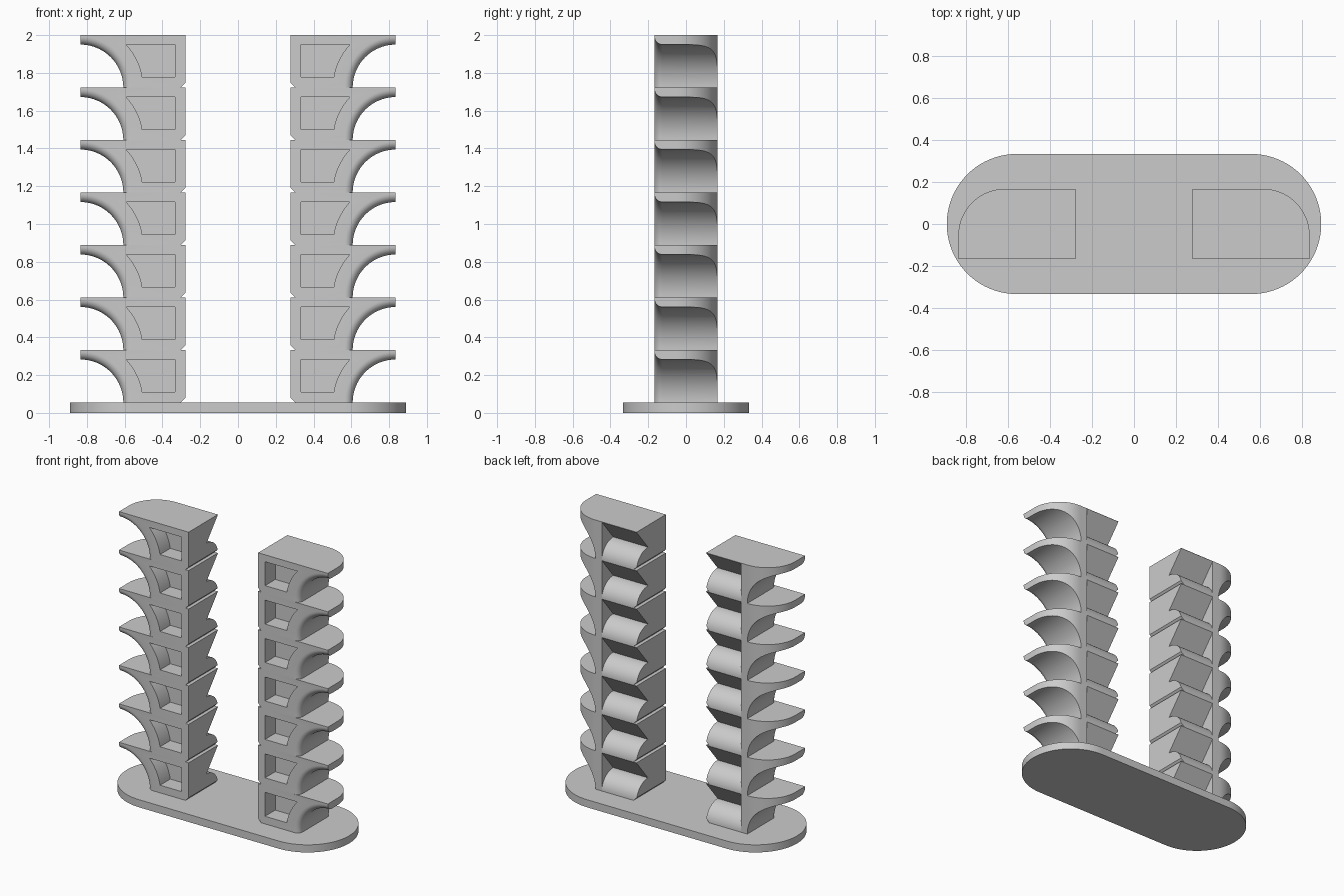
import bpy, bmesh, math
from mathutils import Vector

if "Cube" in bpy.data.objects:
    bpy.data.objects.remove(bpy.data.objects["Cube"])

grey = bpy.data.materials.new("light grey")
grey.use_nodes = True
grey.diffuse_color = (0.6, 0.6, 0.6, 1)
grey.node_tree.nodes["Principled BSDF"].inputs["Base Color"].default_value = (0.6, 0.6, 0.6, 1)

BASE_H, COUNT = 0.055, 7
STEP = (2 - BASE_H) / COUNT
INNER, OUTER, HALF = 0.278, 0.835, 0.167
SCOOP = STEP - 0.05


def arc(cx, cy, rx, ry, start, end, n):
    return [(cx + rx * math.cos(math.radians(start + (end - start) * i / n)),
             cy + ry * math.sin(math.radians(start + (end - start) * i / n))) for i in range(n + 1)]


def new_object(name, bm):
    bmesh.ops.recalc_face_normals(bm, faces=bm.faces)
    mesh = bpy.data.meshes.new(name)
    bm.to_mesh(mesh)
    bm.free()
    mesh.materials.append(grey)
    ob = bpy.data.objects.new(name, mesh)
    bpy.context.collection.objects.link(ob)
    return ob


def prism(name, points, axis, lo, hi):
    """Extrude a 2D outline along the given axis (0 x, 1 y, 2 z)."""
    bm = bmesh.new()
    verts = []
    for p in points:
        co = list(p)
        co.insert(axis, lo)
        verts.append(bm.verts.new(co))
    face = bm.faces.new(verts)
    ext = bmesh.ops.extrude_face_region(bm, geom=[face])
    shift = Vector([hi - lo if i == axis else 0 for i in range(3)])
    bmesh.ops.translate(bm, vec=shift, verts=[g for g in ext["geom"] if isinstance(g, bmesh.types.BMVert)])
    return new_object(name, bm)


def lathe_y(name, profile, cx, cz, n):
    """Stack rings of (y, radius) around an axis parallel to y."""
    bm = bmesh.new()
    rings = []
    for y, r in profile:
        ring = [(cx + r * math.cos(math.tau * i / n), y, cz + r * math.sin(math.tau * i / n)) for i in range(n)]
        rings.append([bm.verts.new(c) for c in ring])
    for a, b in zip(rings, rings[1:]):
        for i in range(n):
            j = (i + 1) % n
            bm.faces.new((a[i], a[j], b[j], b[i]))
    bm.faces.new(rings[0])
    bm.faces.new(rings[-1])
    return new_object(name, bm)


def smooth(ob):
    bpy.ops.object.select_all(action="DESELECT")
    ob.select_set(True)
    bpy.context.view_layer.objects.active = ob
    bpy.ops.object.shade_smooth_by_angle(angle=math.radians(30))


# Base plate with round ends
smooth(prism("base_plate", arc(0.557, 0, 0.333, 0.333, -90, 90, 40) + arc(-0.557, 0, 0.333, 0.333, 90, 270, 40),
             2, 0, BASE_H))

# One tower module: flat front, rounded outer back corner
ROUND = 0.222
module = prism("left_tower", [(INNER, -HALF), (OUTER, -HALF)]
               + arc(OUTER - ROUND, HALF - ROUND, ROUND, ROUND, 0, 90, 24) + [(INNER, HALF)], 2, 0, STEP)

# Scoop under the lip, flared at the front for a rounded edge
FLARE = 0.042
profile = [(-0.3, SCOOP + FLARE)]
for i in range(9):
    t = math.radians(90 * i / 8)
    profile.append((-HALF + FLARE * (1 - math.cos(t)), SCOOP + FLARE * (1 - math.sin(t))))
profile.append((0.3, SCOOP))
scoop = lathe_y("scoop_cutter", profile, OUTER, 0, 96)

# Front pocket whose outer side follows the scoop
POCKET_R, low, high = 0.333, 0.055, STEP - 0.05
a_low = 180 - math.degrees(math.asin(low / POCKET_R))
a_high = 180 - math.degrees(math.asin(high / POCKET_R))
pocket = prism("pocket_cutter", [(0.333, high), (0.333, low)]
               + arc(OUTER, 0, POCKET_R, POCKET_R, a_low, a_high, 12), 1, -0.3, -0.05)

# Back groove: slanted above, rounded below
APEX_Y, APEX_Z = 0.037, 0.12
slope = (STEP - 0.002 - APEX_Z) / (HALF - APEX_Y)
groove = prism("groove_cutter", arc(APEX_Y, 0, HALF - APEX_Y, APEX_Z, 90, 0, 16)
               + [(HALF, -0.05), (0.25, -0.05), (0.25, APEX_Z + slope * (0.25 - APEX_Y))], 0, 0.2, 0.556)

# Chamfer on the lower inner edge
chamfer = prism("chamfer_cutter", [(INNER - 0.025, 0.05), (INNER + 0.05, -0.025), (INNER - 0.025, -0.025)],
                1, -0.4, 0.4)

cutters = [scoop, pocket, groove, chamfer]
for cutter in cutters:
    cutter.hide_render = True
    mod = module.modifiers.new(cutter.name, "BOOLEAN")
    mod.operation = "DIFFERENCE"
    mod.solver = "EXACT"
    mod.object = cutter

# Stack the modules
stack = module.modifiers.new("stack", "ARRAY")
stack.count = COUNT
stack.use_relative_offset = False
stack.use_constant_offset = True
stack.constant_offset_displace = (0, 0, STEP)

# Bake the tower and drop the cutters
bpy.context.view_layer.update()
baked = bpy.data.meshes.new_from_object(module.evaluated_get(bpy.context.evaluated_depsgraph_get()))
module.modifiers.clear()
module.data = baked
for cutter in cutters:
    bpy.data.objects.remove(cutter)
module.data.materials.clear()
module.data.materials.append(grey)
for poly in module.data.polygons:
    poly.material_index = 0
module.location.z = BASE_H

# Mirrored tower
bm = bmesh.new()
bm.from_mesh(module.data)
bmesh.ops.scale(bm, vec=(-1, 1, 1), verts=bm.verts)
bmesh.ops.reverse_faces(bm, faces=bm.faces)
right = new_object("right_tower", bm)
right.location.z = BASE_H
smooth(module)
smooth(right)
